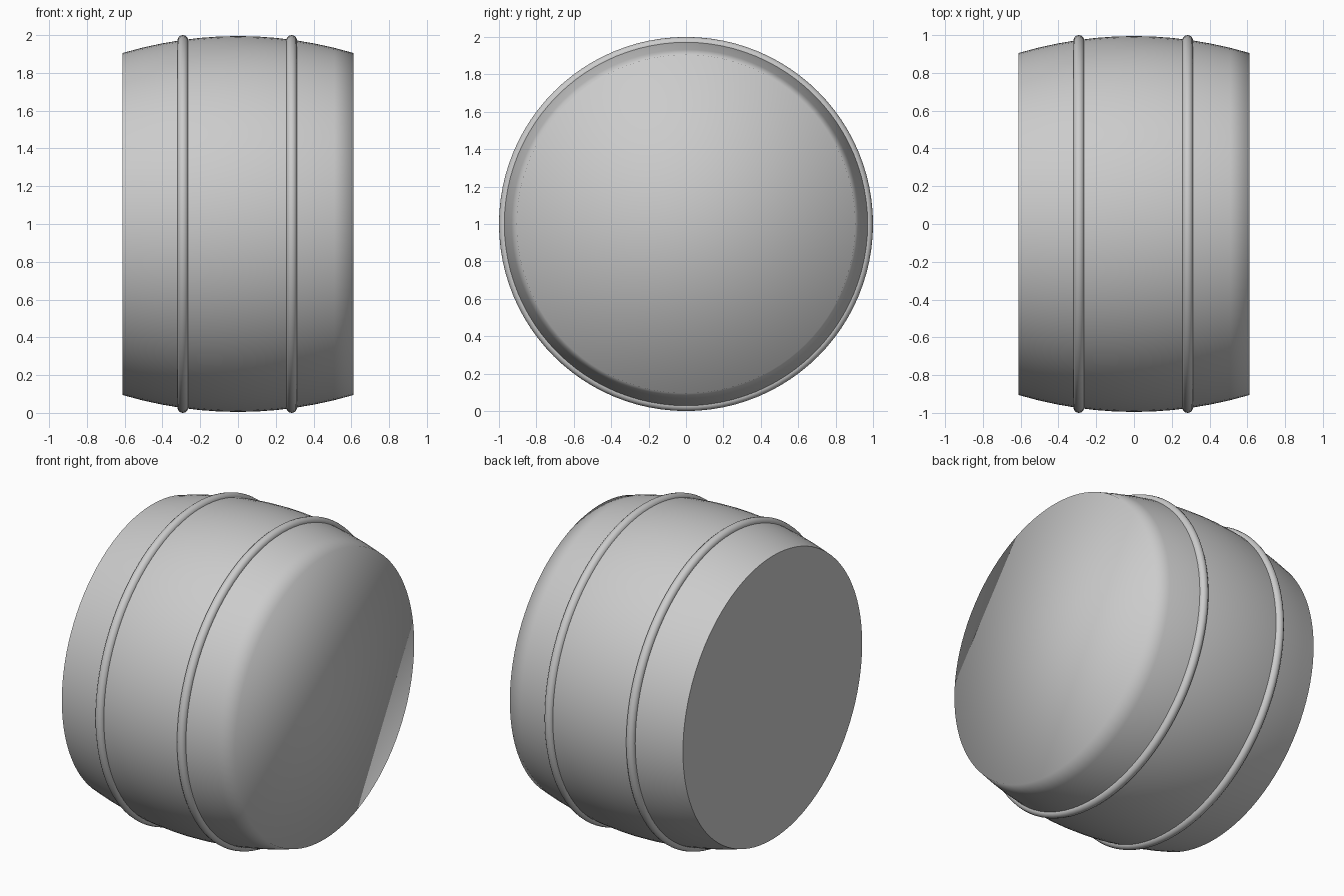
import bpy, bmesh, math
from mathutils import Matrix

if "Cube" in bpy.data.objects:
    bpy.data.objects.remove(bpy.data.objects["Cube"])

HALF, R_MID, R_END, SEG, STEPS = 0.612, 0.995, 0.905, 96, 12


def circle_yz(bm, x, r):
    return [bm.verts.new((x, r * math.cos(a), r * math.sin(a)))
            for a in (2 * math.pi * i / SEG for i in range(SEG))]


def bridge(bm, a, b):
    n = len(a)
    for i in range(n):
        bm.faces.new((a[i], a[(i + 1) % n], b[(i + 1) % n], b[i]))


def finish(bm, name):
    bmesh.ops.recalc_face_normals(bm, faces=bm.faces)
    for f in bm.faces:
        f.smooth = True
    mesh = bpy.data.meshes.new(name)
    bm.to_mesh(mesh)
    bm.free()
    ob = bpy.data.objects.new(name, mesh)
    ob.location = (0, 0, 1)
    bpy.context.collection.objects.link(ob)
    return ob


# Bulging body lying along x, closed at both ends
bm = bmesh.new()
loops = []
for i in range(STEPS + 1):
    t = 2 * i / STEPS - 1
    loops.append(circle_yz(bm, HALF * t, R_MID - (R_MID - R_END) * t * t))
for a, b in zip(loops, loops[1:]):
    bridge(bm, a, b)
left_cap = bm.faces.new(loops[0])
bm.faces.new(loops[-1])
# Crisp left rim; the right rim stays softly shaded
for e in left_cap.edges:
    e.smooth = False
finish(bm, "barrel_body")

# Two round hoops
MINOR, MAJOR, SIDES = 0.029, 0.971, 14
for name, x in (("left_hoop", -0.292), ("right_hoop", 0.284)):
    bm = bmesh.new()
    rings = []
    for j in range(SIDES):
        a = 2 * math.pi * j / SIDES
        rings.append(circle_yz(bm, x + MINOR * math.sin(a), MAJOR + MINOR * math.cos(a)))
    for j in range(SIDES):
        bridge(bm, rings[j], rings[(j + 1) % SIDES])
    finish(bm, name)
